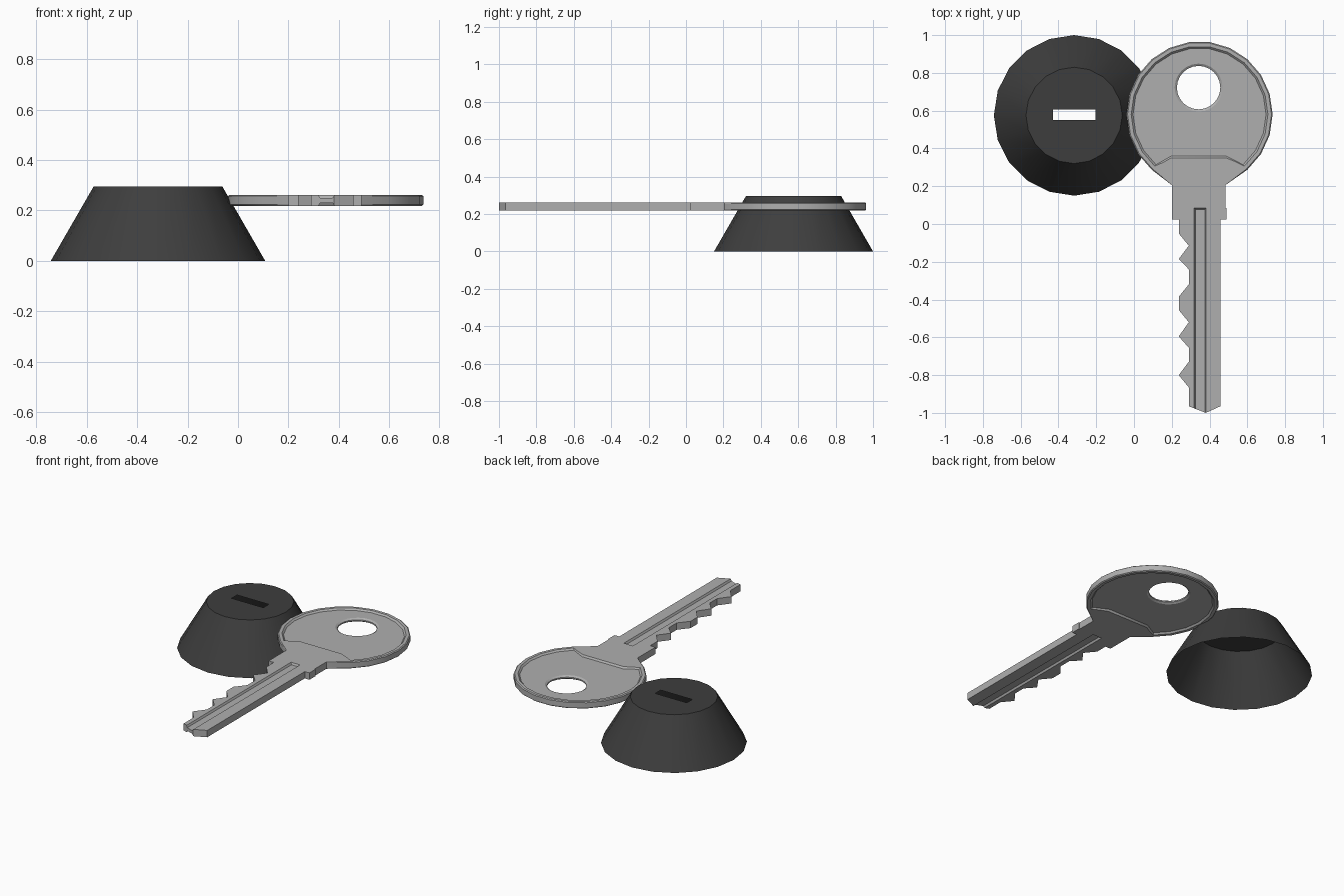
import bpy
import bmesh
from math import cos, sin, pi, radians

if "Cube" in bpy.data.objects:
    bpy.data.objects.remove(bpy.data.objects["Cube"], do_unlink=True)


def material(name, v):
    m = bpy.data.materials.new(name)
    m.use_nodes = True
    m.diffuse_color = (v, v, v, 1)
    m.node_tree.nodes["Principled BSDF"].inputs["Base Color"].default_value = (v, v, v, 1)
    return m


def arc(cx, cy, r, sides, first, last):
    """Points of a regular polygon, from corner number first to last."""
    step = 2 * pi / sides
    return [(cx + r * cos(k * step), cy + r * sin(k * step)) for k in range(first, last + 1)]


def rect(x0, x1, y0, y1):
    return [(x0, y0), (x1, y0), (x1, y1), (x0, y1)]


def finish(bm, name, mat):
    bmesh.ops.recalc_face_normals(bm, faces=bm.faces)
    mesh = bpy.data.meshes.new(name)
    bm.to_mesh(mesh)
    bm.free()
    obj = bpy.data.objects.new(name, mesh)
    bpy.context.collection.objects.link(obj)
    mesh.materials.append(mat)
    return obj


def loft(bm, layers, caps=True):
    """Join matching outlines, each given as (points, height)."""
    rings = [[bm.verts.new((x, y, z)) for x, y in pts] for pts, z in layers]
    for a, b in zip(rings, rings[1:]):
        for i in range(len(a)):
            j = (i + 1) % len(a)
            bm.faces.new((a[i], a[j], b[j], b[i]))
    if caps:
        bm.faces.new(rings[0][::-1])
        bm.faces.new(rings[-1])
    return rings


def solid(name, layers, mat):
    bm = bmesh.new()
    loft(bm, layers)
    return finish(bm, name, mat)


def select_only(obj):
    bpy.ops.object.select_all(action='DESELECT')
    obj.select_set(True)
    bpy.context.view_layer.objects.active = obj


def cut(obj, layers):
    cutter = solid("cutter", layers, obj.data.materials[0])
    cutter.hide_render = True
    mod = obj.modifiers.new("cut", 'BOOLEAN')
    mod.operation = 'DIFFERENCE'
    mod.solver = 'EXACT'
    mod.object = cutter
    select_only(obj)
    bpy.ops.object.modifier_apply(modifier=mod.name)
    bpy.data.objects.remove(cutter, do_unlink=True)


def smooth(obj):
    select_only(obj)
    bpy.ops.object.shade_smooth_by_angle(angle=radians(30))


steel = material("steel grey", 0.43)
black = material("charcoal", 0.048)

# Lock: open-bottomed cone with a slotted top
CX, CY = -0.317, 0.575
bm = bmesh.new()
rings = loft(bm, [(arc(CX, CY, 0.425, 20, 0, 19), 0),
                  (arc(CX, CY, 0.255, 20, 0, 19), 0.295)], caps=False)
top = rings[-1]
slot = [bm.verts.new((x, y, 0.295)) for x, y in rect(-0.43, -0.205, 0.55, 0.605)]
edges = [bm.edges.new((slot[i], slot[(i + 1) % 4])) for i in range(4)]
edges += [bm.edges.get((top[i], top[(i + 1) % 20])) for i in range(20)]
bmesh.ops.triangle_fill(bm, edges=edges, use_beauty=True, use_dissolve=False)
lock = finish(bm, "lock_cone", black)
smooth(lock)

# Key: round bow, shoulders and toothed blade in one outline
KX, KY, MID = 0.347, 0.58, 0.24
PEAK, ROOT = 0.237, 0.29
teeth = [(PEAK, 0.025), (PEAK, -0.05), (ROOT, -0.115), (PEAK, -0.185), (ROOT, -0.24),
         (ROOT, -0.32), (PEAK, -0.385), (PEAK, -0.455), (ROOT, -0.52), (PEAK, -0.595),
         (ROOT, -0.655), (ROOT, -0.73), (PEAK, -0.8), (ROOT, -0.865), (ROOT, -0.965)]
right_edge = [(0.38, -1), (0.457, -0.965), (0.457, 0.025), (0.49, 0.025),
              (0.49, 0.085), (0.484, 0.085), (0.484, 0.206)]


def key_outline(r):
    return arc(KX, KY, r, 22, -3, 14) + [(0.2, 0.206), (0.2, 0.025)] + teeth + right_edge


key = solid("key", [(key_outline(0.381), MID - 0.022), (key_outline(0.387), MID - 0.017),
                    (key_outline(0.387), MID + 0.017), (key_outline(0.381), MID + 0.022)], steel)


def recess(grow):
    y = 0.35 - grow
    return arc(KX, KY, 0.362 + grow, 22, -3, 14) + [(0.197, y), (0.487, y)]


def groove(grow):
    return rect(0.318 - grow, 0.382 + grow, -1.1, 0.085 + grow)


# Sunken bow faces and blade grooves on both sides
for s in (1, -1):
    cut(key, [(recess(-0.01), MID + s * 0.012), (recess(0.01), MID + s * 0.032)])
    cut(key, [(groove(-0.007), MID + s * 0.01), (groove(0.007), MID + s * 0.034)])

# Chamfered ring hole
hole = [(0.127, -0.05), (0.127, -0.012), (0.115, -0.004),
        (0.115, 0.004), (0.127, 0.012), (0.127, 0.05)]
cut(key, [(arc(0.342, 0.722, r, 24, 0, 23), MID + z) for r, z in hole])
smooth(key)
